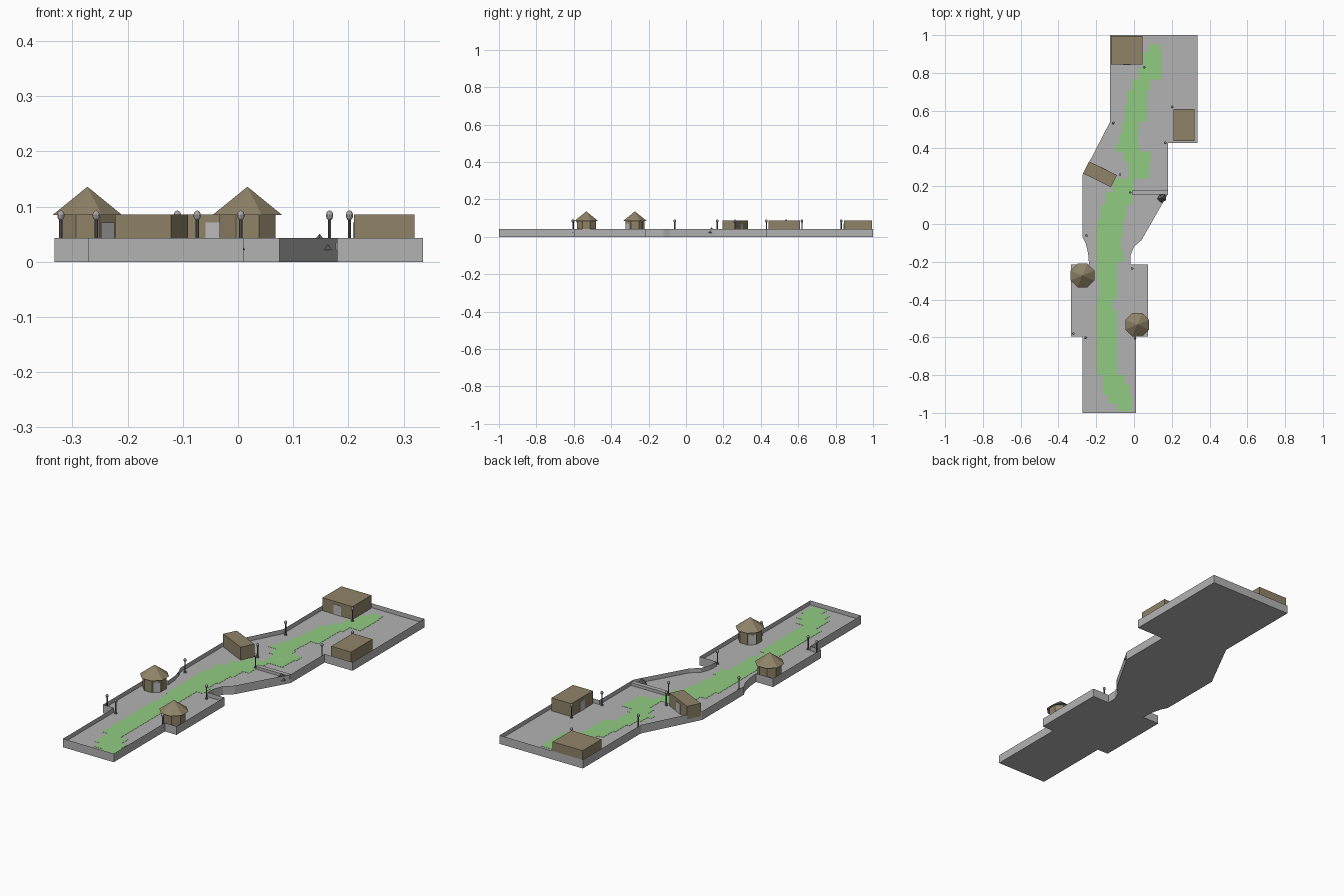
import bpy, bmesh, math
from mathutils import Matrix

if "Cube" in bpy.data.objects:
    bpy.data.objects.remove(bpy.data.objects["Cube"])

FLOOR, RIM = 0.021, 0.043


def material(name, rgb):
    m = bpy.data.materials.new(name)
    m.diffuse_color = (*rgb, 1)
    m.use_nodes = True
    m.node_tree.nodes["Principled BSDF"].inputs["Base Color"].default_value = m.diffuse_color
    return m


STONE = material("stone grey", (0.45, 0.45, 0.45))
GRASS = material("grass green", (0.28, 0.60, 0.22))
TAN = material("clay tan", (0.28, 0.23, 0.14))
IRON = material("dark iron", (0.13, 0.13, 0.13))
LAMP = material("lamp grey", (0.40, 0.40, 0.40))
DOOR = material("door grey", (0.50, 0.50, 0.50))


def finish(bm, name, mats):
    me = bpy.data.meshes.new(name)
    bm.to_mesh(me)
    bm.free()
    for m in mats:
        me.materials.append(m)
    ob = bpy.data.objects.new(name, me)
    bpy.context.collection.objects.link(ob)
    return ob


def add_box(bm, c, size, angle=0, mat=0, offset=(0, 0, 0)):
    """Box at offset inside a frame placed at c and turned by angle."""
    mtx = (Matrix.Translation(c) @ Matrix.Rotation(angle, 4, 'Z')
           @ Matrix.Translation(offset) @ Matrix.Diagonal((*size, 1)))
    vs = bmesh.ops.create_cube(bm, size=1, matrix=mtx)['verts']
    for f in {f for v in vs for f in v.link_faces}:
        f.material_index = mat


def add_cone(bm, x, y, z0, z1, r0, r1, sides, turn=0, mat=0):
    mtx = Matrix.Translation((x, y, (z0 + z1) / 2)) @ Matrix.Rotation(turn, 4, 'Z')
    vs = bmesh.ops.create_cone(bm, cap_ends=True, segments=sides, radius1=r0,
                               radius2=r1, depth=z1 - z0, matrix=mtx)['verts']
    for f in {f for v in vs for f in v.link_faces}:
        f.material_index = mat


# Terrain tray: flat base, thin rim wall, sunken floor
outline = [(-0.127, 1), (0.335, 1), (0.335, 0.43), (0.18, 0.43), (0.18, 0.16),
           (0.04, -0.085), (0.0, -0.12), (-0.018, -0.165), (-0.02, -0.215),
           (0.075, -0.215), (0.075, -0.595), (0.01, -0.595), (0.01, -1),
           (-0.272, -1), (-0.272, -0.595), (-0.333, -0.595), (-0.333, -0.215),
           (-0.238, -0.215), (-0.243, -0.155), (-0.255, -0.105), (-0.272, -0.07),
           (-0.272, 0.26), (-0.127, 0.54)]
bm = bmesh.new()
low = [bm.verts.new((x, y, 0)) for x, y in outline]
mid = [bm.verts.new((x, y, FLOOR)) for x, y in outline]
top = [bm.verts.new((x, y, RIM)) for x, y in outline]
bm.faces.new(low)
bm.faces.new(mid[::-1])
for i in range(len(outline)):
    j = (i + 1) % len(outline)
    bm.faces.new((low[j], low[i], mid[i], mid[j]))
    bm.faces.new((mid[j], mid[i], top[i], top[j]))
finish(bm, "terrain_tray", [STONE])

# Winding grass strip: thin plates, each row is (upper y, left x, right x)
rows = [(0.95, 0.08, 0.14), (0.91, 0.05, 0.145), (0.83, 0.025, 0.145),
        (0.765, -0.01, 0.085), (0.71, -0.037, 0.07), (0.63, -0.048, 0.07),
        (0.54, -0.063, 0.025), (0.475, -0.08, 0.02), (0.42, -0.10, 0.03),
        (0.385, -0.058, 0.09), (0.33, -0.03, 0.08), (0.24, -0.11, 0.0),
        (0.17, -0.15, -0.01), (0.10, -0.18, -0.042), (0.02, -0.195, -0.058),
        (-0.07, -0.195, -0.07), (-0.135, -0.195, -0.055), (-0.20, -0.195, -0.09),
        (-0.295, -0.185, -0.09), (-0.40, -0.195, -0.115), (-0.455, -0.195, -0.09),
        (-0.80, -0.163, -0.05), (-0.85, -0.163, -0.02), (-0.905, -0.135, -0.01),
        (-0.95, -0.09, -0.01)]
bm = bmesh.new()
ends = [r[0] for r in rows[1:]] + [-0.99]
for (y1, x0, x1), y0 in zip(rows, ends):
    add_box(bm, ((x0 + x1) / 2, (y0 + y1) / 2, FLOOR + 0.0005), (x1 - x0, y1 - y0, 0.001))
finish(bm, "grass_strip", [GRASS])

# Flat-roofed houses, each with a door plate on one side
H = 0.086 - FLOOR


def house(name, x, y, w, d, angle, door_side):
    bm = bmesh.new()
    c = (x, y, FLOOR)
    add_box(bm, c, (w, d, H), angle, 0, (0, 0, H / 2))
    dx, dy = door_side
    size = (0.004, 0.04, 0.05) if dx else (0.04, 0.004, 0.05)
    add_box(bm, c, size, angle, 1, (dx * w / 2, dy * d / 2, 0.025))
    finish(bm, name, [TAN, DOOR])


house("back_house", -0.039, 0.92, 0.167, 0.15, 0, (0, -1))
house("right_house", 0.265, 0.525, 0.11, 0.17, 0, (-1, 0))
house("slanted_house", -0.18, 0.263, 0.165, 0.071, math.radians(-26.3), (0, 1))

# Octagonal huts with overhanging cone roofs
for name, x, y, facing in (("left_hut", -0.273, -0.273, -45), ("right_hut", 0.017, -0.533, 135)):
    bm = bmesh.new()
    a = math.radians(22.5)
    add_cone(bm, x, y, FLOOR, 0.086, 0.055, 0.055, 8, a)
    add_cone(bm, x, y, 0.085, 0.136, 0.068, 0, 8, a)
    add_box(bm, (x, y, FLOOR), (0.004, 0.034, 0.05), math.radians(facing), 1,
            (0.055 * math.cos(a), 0, 0.025))
    finish(bm, name, [TAN, DOOR])

# Street lamps: foot, pole and egg-shaped head
spots = [(0.055, 0.83), (0.202, 0.62), (-0.11, 0.535), (0.166, 0.43),
         (-0.074, 0.262), (-0.02, 0.167), (-0.252, -0.06), (-0.01, -0.235),
         (-0.321, -0.58), (-0.257, -0.602), (0.005, -0.605)]
for i, (x, y) in enumerate(spots):
    bm = bmesh.new()
    add_cone(bm, x, y, FLOOR, FLOOR + 0.008, 0.007, 0.004, 8)
    add_cone(bm, x, y, FLOOR, 0.078, 0.003, 0.003, 8)
    mtx = Matrix.Translation((x, y, 0.084)) @ Matrix.Diagonal((0.007, 0.007, 0.009, 1))
    vs = bmesh.ops.create_uvsphere(bm, u_segments=10, v_segments=7, radius=1, matrix=mtx)['verts']
    for f in {f for v in vs for f in v.link_faces}:
        f.material_index = 1
    finish(bm, f"street_lamp_{i + 1}", [IRON, LAMP])

# Low cross wall and the small pointed rock beside it
bm = bmesh.new()
add_box(bm, (0.085, 0.167, FLOOR + 0.007), (0.19, 0.022, 0.014))
finish(bm, "low_wall", [STONE])
bm = bmesh.new()
add_cone(bm, 0.148, 0.137, FLOOR, 0.051, 0.025, 0, 5, 0.5)
finish(bm, "pointed_rock", [IRON])
